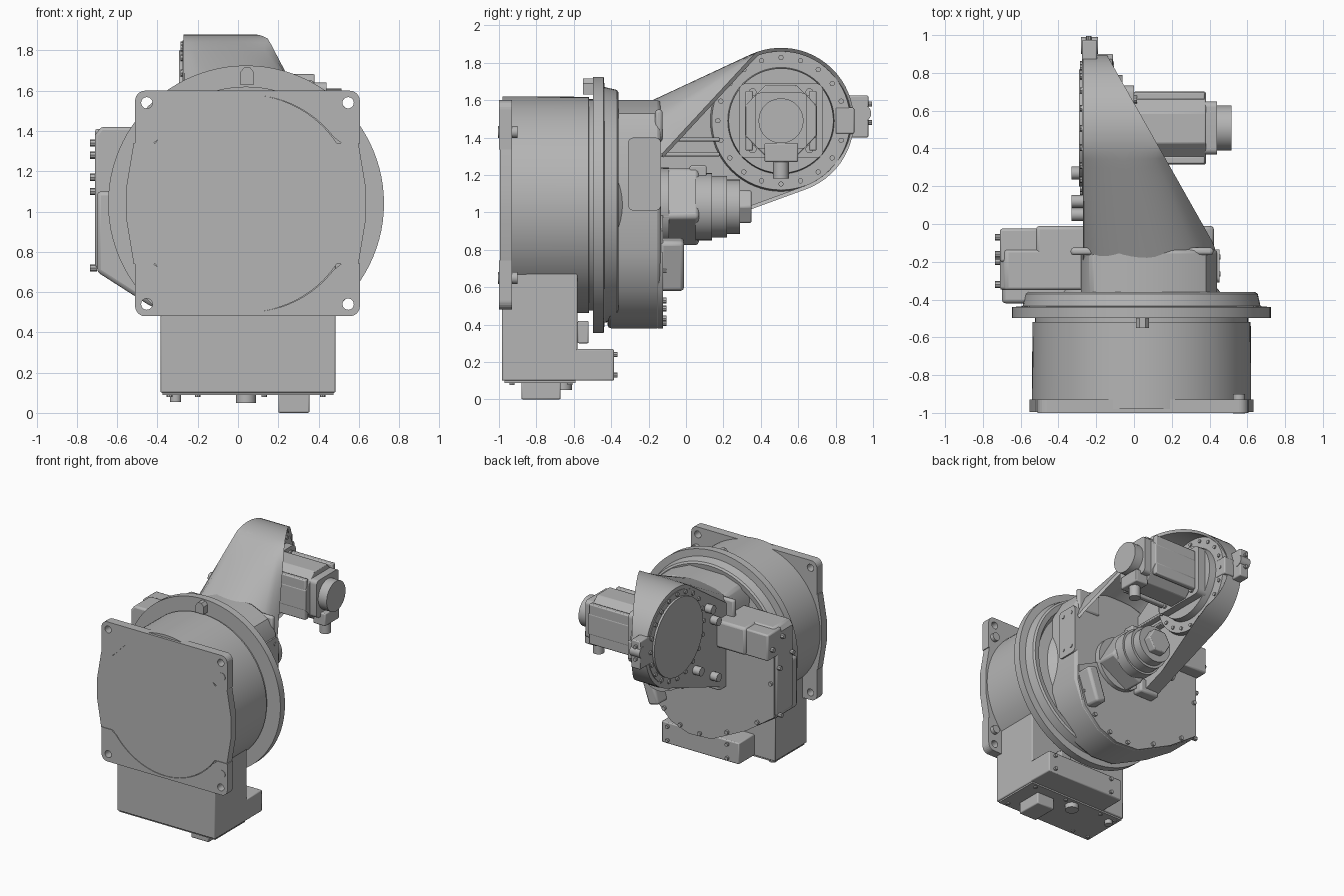
import bpy, bmesh, math
from mathutils import Vector

cube = bpy.data.objects.get("Cube")
if cube:
    bpy.data.objects.remove(cube, do_unlink=True)

grey = bpy.data.materials.new("machine grey")
grey.use_nodes = True
colour = (0.46, 0.46, 0.46, 1)
grey.diffuse_color = colour
grey.node_tree.nodes["Principled BSDF"].inputs["Base Color"].default_value = colour


# --- helpers ---
def place(axis, depth, a, b):
    """Point from a depth along an axis and the two other coordinates."""
    return {"x": (depth, a, b), "y": (a, depth, b), "z": (a, b, depth)}[axis]


def loft(name, rings, bevel=0.0):
    """Closed solid through a row of closed sections."""
    bm = bmesh.new()
    rows = [[bm.verts.new(p) for p in ring] for ring in rings]
    n = len(rows[0])
    for r, s in zip(rows, rows[1:]):
        for i in range(n):
            j = (i + 1) % n
            bm.faces.new((r[i], r[j], s[j], s[i]))
    bm.faces.new(rows[0][::-1])
    bm.faces.new(rows[-1])
    bmesh.ops.recalc_face_normals(bm, faces=bm.faces)
    mesh = bpy.data.meshes.new(name)
    bm.to_mesh(mesh)
    bm.free()
    obj = bpy.data.objects.new(name, mesh)
    bpy.context.collection.objects.link(obj)
    mesh.materials.append(grey)
    if bevel:
        mod = obj.modifiers.new("edge rounding", "BEVEL")
        mod.width, mod.segments, mod.limit_method = bevel, 2, "ANGLE"
        mod.angle_limit = math.radians(40)
    bpy.ops.object.select_all(action="DESELECT")
    obj.select_set(True)
    bpy.context.view_layer.objects.active = obj
    bpy.ops.object.shade_smooth_by_angle(angle=math.radians(32))
    return obj


def prism(name, axis, outline, lo, hi, bevel=0.0):
    return loft(name, [[place(axis, d, a, b) for a, b in outline] for d in (lo, hi)], bevel)


def box(name, x, y, z, bevel=0.008):
    return prism(name, "z", [(x[0], y[0]), (x[1], y[0]), (x[1], y[1]), (x[0], y[1])], *z, bevel)


def circle(ca, cb, r, n, turn=0.0):
    return [(ca + r * math.cos(turn + math.tau * i / n),
             cb + r * math.sin(turn + math.tau * i / n)) for i in range(n)]


def lathe(name, axis, centre, profile, n=64):
    """Turned solid from (depth, radius) pairs."""
    return loft(name, [[place(axis, d, a, b) for a, b in circle(*centre, r, n)] for d, r in profile])


def rod(name, axis, centre, r, lo, hi, n=24):
    return lathe(name, axis, centre, [(lo, r), (hi, r)], n)


def rounded(ca, cb, ha, hb, r, n=6):
    """Rounded rectangle outline, starting at the corner on the plus side."""
    pts = []
    for k, (sa, sb) in enumerate(((1, 1), (-1, 1), (-1, -1), (1, -1))):
        for i in range(n + 1):
            t = math.pi / 2 * (k + i / n)
            pts.append((ca + sa * (ha - r) + r * math.cos(t), cb + sb * (hb - r) + r * math.sin(t)))
    return pts


# --- base drum, mounting plates and turning flange ---
CX, CZ = 0.04, 1.04
hub = (CX, CZ)
lathe("base_drum", "y", hub, [(-0.98, 0.58), (-0.52, 0.578), (-0.518, 0.565), (-0.49, 0.565)], 96)
side = [(0.558, 0.3), (0.593, 0.09), (0.593, -0.09), (0.558, -0.3)]
rim = [(CX + a, CZ + b) for a, b in side] + [(CX - a, CZ - b) for a, b in side]
prism("drum_face", "y", rim, -0.995, -0.93)

# Upper and lower halves of the mounting plate, arched around the drum face
half = rounded(0, 0, 0.558, 0.56, 0.05)[:14]
half += [(-0.558, 0.297), (-0.47, 0.297)]
for i in range(33):
    t = math.radians(142.3 - 104.6 * i / 32)
    half.append((0.54 * math.cos(t), 0.54 * math.sin(t)))
half += [(0.47, 0.297), (0.558, 0.297)]
rod("drum_face_disc", "y", hub, 0.541, -0.995, -0.95, 96)
for sz, name in ((1, "upper_plate"), (-1, "lower_plate")):
    plate = prism(name, "y", [(0.047 + a, CZ + sz * b) for a, b in half], -1, -0.93)
    plate.data.shade_flat()
    for sx in (-1, 1):
        cutter = rod("plate_hole_cutter", "y", (0.047 + sx * 0.5, CZ + sz * 0.5), 0.028, -1.1, -0.85)
        cutter.hide_render = True
        cutter.hide_set(True)
        cut = plate.modifiers.new("bolt hole", "BOOLEAN")
        cut.operation, cut.object = "DIFFERENCE", cutter
    rod("plate_boss", "y", (0.556, CZ + sz * 0.39), 0.032, -1.004, -0.9)

lathe("turning_flange", "y", hub, [(-0.498, 0.57), (-0.498, 0.685), (-0.44, 0.685), (-0.435, 0.63),
                                  (-0.37, 0.615), (-0.36, 0.6), (-0.365, 0.56), (-0.41, 0.53),
                                  (-0.4, 0.45), (-0.34, 0.4)], 96)
prism("flange_stop", "y", [(0.01, 1.63), (0.08, 1.63), (0.08, 1.69), (0.06, 1.715), (0.03, 1.715),
                           (0.01, 1.69)], -0.55, -0.48)

# --- foot with cable connectors ---
box("base_box", (-0.385, 0.485), (-0.985, -0.58), (0.1, 0.8))
box("bottom_cover", (-0.375, 0.475), (-0.97, -0.59), (0.088, 0.105), 0)
box("rear_junction", (-0.2, 0.485), (-0.6, -0.385), (0.1, 0.27))
box("main_connector", (0.2, 0.355), (-0.88, -0.67), (0, 0.1))
rod("round_connector", "z", (0.04, -0.66), 0.05, 0.05, 0.1)
rod("small_plug", "z", (-0.31, -0.66), 0.028, 0.055, 0.1)
box("cable_clip", (0.16, 0.26), (-0.58, -0.52), (0.3, 0.42))
for x in (-0.34, -0.2, 0.13, 0.42):
    for y in (-0.93, -0.62):
        rod("cover_bolt", "z", (x, y), 0.014, 0.078, 0.1, 8)
for x in (-0.1, 0.43):
    for z in (0.13, 0.24):
        rod("junction_bolt", "y", (x, z), 0.014, -0.39, -0.365, 8)

# --- rear casing ---
casing = [(-0.28, 1.45), (-0.23, 1.55), (-0.08, 1.6), (0.22, 1.6), (0.38, 1.53), (0.44, 1.42),
          (0.44, 0.78), (0.36, 0.58), (0.22, 0.44), (0.06, 0.38), (-0.14, 0.39), (-0.45, 0.54),
          (-0.7, 0.7), (-0.7, 1.1), (-0.28, 1.1)]
prism("rear_casing", "y", casing, -0.42, -0.135, 0.02)
cover = [(0.42, 0.9), (0.42, 0.78)] + casing[7:12] + [(-0.695, 0.71), (-0.695, 1.25), (-0.3, 1.25)]
prism("rear_cover", "y", cover, -0.15, -0.123)
for a, b in zip(cover[1:], cover[2:-1]):
    p = Vector(a).lerp(Vector(b), 0.5)
    p += (Vector((0, 0.9)) - p).normalized() * 0.025
    rod("cover_screw", "y", p, 0.016, -0.13, -0.105, 8)
prism("gear_housing", "y", [(-0.26, 0.72), (-0.71, 0.72), (-0.71, 1.38), (-0.68, 1.42),
                            (-0.26, 1.42)], -0.35, -0.135, 0.015)
box("gear_housing_cover", (-0.71, -0.5), (-0.2, -0.025), (1.2, 1.41), 0.012)
box("gear_housing_bridge", (-0.52, -0.24), (-0.2, -0.01), (1.2, 1.42), 0.02)
for z, y in ((0.72, -0.17), (1.1, -0.16), (1.17, -0.32), (1.28, -0.07), (1.34, -0.2)):
    rod("housing_bolt", "x", (y, z), 0.018, -0.735, -0.7, 8)
prism("side_pad", "x", rounded(-0.222, 1.205, 0.088, 0.195, 0.03), 0.4, 0.452)
for y in (-0.265, -0.175):
    for z in (1.07, 1.35):
        rod("pad_screw", "x", (y, z), 0.014, 0.44, 0.457, 12)
for x in ((-0.335, -0.2), (0.22, 0.42)):
    box("casing_ear", x, (-0.165, -0.125), (1.38, 1.55), 0.015)

# --- swept arm: side wall and thin open shell cut on the diagonal ---
AY, AZ, AR = 0.508, 1.49, 0.39
WALL = -0.265
TOP, LOW = math.radians(115), math.radians(-70)


def on_arc(t):
    return Vector((AY + AR * math.cos(t), AZ + AR * math.sin(t)))


def straight(t, start, steps):
    """Tangent run from inside the casing to the arm head."""
    end = on_arc(t)
    slope = -math.cos(t) / math.sin(t)
    for i in range(steps):
        y = start + (end.x - start) * i / steps
        yield Vector((y, end.y + (y - end.x) * slope)), t


path = list(straight(TOP, -0.25, 12))
path += [(on_arc(t), t) for t in (TOP + (LOW - TOP) * i / 32 for i in range(33))]
path += list(straight(LOW, -0.16, 6))[::-1]

sections, wall = [], []
for point, t in path:
    normal = Vector((math.cos(t), math.sin(t)))
    drop = max(0, 0.17 - 0.45 * point.x) if t >= TOP else 0
    edge_y = point.x - normal.x * drop
    right = 0.43 - (max(edge_y, -0.12) + 0.12) * 0.565
    if t < 0:
        right = min(right, -0.06, -0.06 - 0.18 * (0.64 - point.x))
    outer, inner = [], []
    for k in range(17):
        u = k / 16
        bend = u * 2 - 1
        fall = drop * (1 if bend > 0 else 0.4) * (1 - math.sqrt(1 - bend * bend))
        x = WALL + (right - WALL) * u
        p = point - normal * fall
        q = p - normal * 0.02
        outer.append((x, p.x, p.y))
        inner.append((x - 0.012 * u, q.x, q.y))
    sections.append(outer + inner[::-1])
    wall.append(tuple(point - normal * drop * 0.4))
loft("arm_shell", sections)
prism("arm_wall", "x", wall, WALL - 0.005, -0.15)
for z in (1.3, 1.38):
    box("arm_rib", (-0.16, -0.1), (-0.15, 0.18), (z, z + 0.02), 0.005)
box("arm_foot", (-0.27, -0.1), (-0.13, -0.04), (0.84, 0.95), 0.015)

# --- arm head: output disc, bolt rings and end bracket ---
head = (AY, AZ)
lathe("output_disc", "x", head, [(-0.25, 0.36), (-0.275, 0.36), (-0.275, 0.31), (-0.292, 0.31)])
lathe("head_ring", "x", head, [(-0.16, 0.38), (-0.115, 0.37), (-0.115, 0.285), (-0.06, 0.28), (-0.06, 0.255)])
for c in circle(AY, AZ, 0.338, 20):
    rod("ring_bolt", "x", c, 0.014, -0.12, -0.105, 10)
    rod("disc_bolt", "x", c, 0.017, -0.286, -0.27, 8)
box("end_bracket", (-0.275, -0.195), (0.85, 0.975), (1.4, 1.625))
box("end_lug", (-0.21, -0.11), (0.8, 0.9), (1.42, 1.56))
rod("bracket_pin", "x", (0.945, 1.53), 0.045, -0.28, -0.19)
for z in (1.48, 1.58):
    rod("bracket_bolt", "y", (-0.24, z), 0.014, 0.96, 0.995, 8)
for y, z in ((0.27, 1.13), (0.05, 1.45), (0.05, 1.0), (0.12, 1.57)):
    rod("wall_plug", "x", (y, z), 0.034, -0.33, -0.25, 12)

# --- head motor ---
prism("head_motor_flange", "x", rounded(AY, AZ, 0.225, 0.2, 0.04), -0.08, 0.0)
for c in circle(AY, AZ, 0.215, 4, math.pi / 4):
    rod("motor_bolt", "x", c, 0.022, -0.06, 0.015, 10)
prism("head_motor", "x", circle(AY, AZ, 0.208, 8, math.pi / 8), 0, 0.38, 0.006)
for s in (-1, 1):
    box("motor_side_rail", (0.0, 0.375), (AY + s * 0.17 - 0.02, AY + s * 0.17 + 0.02), (1.33, 1.65))
prism("motor_end_plate", "x", rounded(AY, AZ, 0.14, 0.15, 0.03), 0.37, 0.44)
rod("motor_cap", "x", head, 0.12, 0.43, 0.515, 40)
box("motor_plug_block", (0.37, 0.48), (0.42, 0.6), (1.27, 1.37))
rod("motor_plug", "z", (0.42, 0.508), 0.042, 1.18, 1.3)

# --- lower motor in the arm hollow ---
motor = (0.045, 1.03)
prism("lower_motor", "y", circle(*motor, 0.22, 4, math.radians(75)), -0.14, 0.07, 0.02)
rod("lower_motor_mount", "y", motor, 0.21, -0.14, -0.09, 40)
lathe("lower_motor_end", "y", motor, [(0.05, 0.18), (0.14, 0.18), (0.14, 0.165), (0.22, 0.165),
                                     (0.22, 0.145), (0.29, 0.145)], 40)
prism("lower_motor_cap", "y", circle(*motor, 0.1, 6), 0.28, 0.35, 0.008)
box("lower_motor_plug", (-0.02, 0.11), (0.02, 0.11), (1.15, 1.25))
prism("cable_connector", "y", [(0.25, 0.6), (0.34, 0.575), (0.43, 0.84), (0.34, 0.87)], -0.14, -0.01, 0.02)
